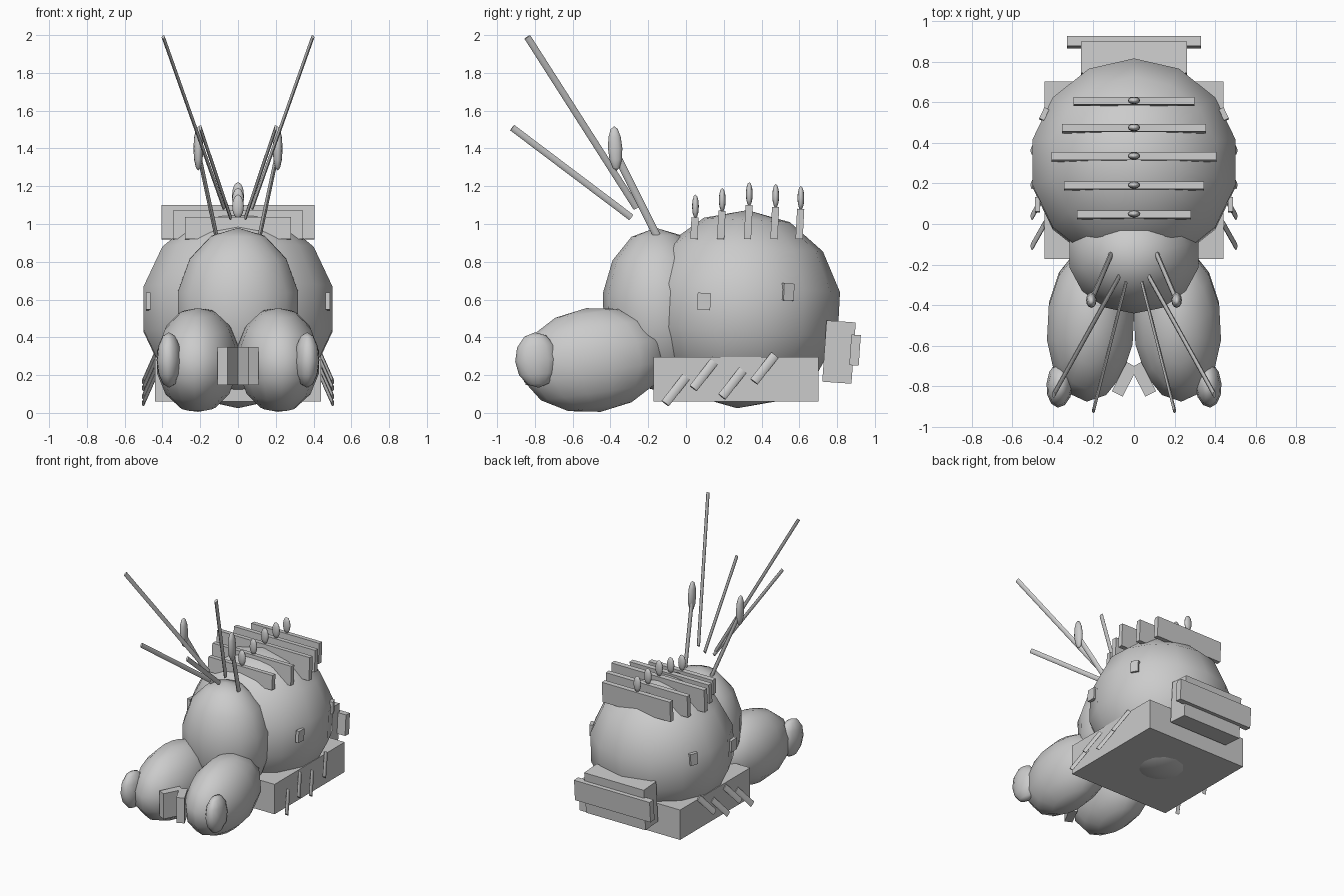
import bpy, bmesh
from math import radians
from mathutils import Vector, Matrix, Euler

cube = bpy.data.objects.get("Cube")
if cube:
    bpy.data.objects.remove(cube, do_unlink=True)

grey = bpy.data.materials.new("light_grey")
grey.use_nodes = True
COLOUR = (0.6, 0.6, 0.6, 1)
grey.diffuse_color = COLOUR
grey.node_tree.nodes["Principled BSDF"].inputs["Base Color"].default_value = COLOUR


def finish(name, bm, smooth=False):
    mesh = bpy.data.meshes.new(name)
    bm.to_mesh(mesh)
    bm.free()
    mesh.materials.append(grey)
    for poly in mesh.polygons:
        poly.use_smooth = smooth
    obj = bpy.data.objects.new(name, mesh)
    bpy.context.scene.collection.objects.link(obj)
    return obj


def place(centre, scale, rot=(0, 0, 0)):
    turn = Euler([radians(a) for a in rot]).to_matrix().to_4x4()
    return Matrix.Translation(centre) @ turn @ Matrix.Diagonal((*scale, 1))


def ball(name, centre, radii, rot=(0, 0, 0), segments=14):
    bm = bmesh.new()
    bmesh.ops.create_uvsphere(bm, u_segments=segments, v_segments=segments // 2, radius=1,
                              matrix=place(centre, radii, rot))
    return finish(name, bm, True)


def box(name, centre, size, rot=(0, 0, 0)):
    bm = bmesh.new()
    bmesh.ops.create_cube(bm, size=1, matrix=place(centre, size, rot))
    return finish(name, bm)


def rod(name, start, end, thin, wide):
    """Flattened rod, thin across x."""
    a, b = Vector(start), Vector(end)
    z = (b - a).normalized()
    y = z.cross(Vector((1, 0, 0))).normalized()
    x = y.cross(z)
    turn = Matrix((x, y, z)).transposed().to_4x4()
    bm = bmesh.new()
    bmesh.ops.create_cone(bm, cap_ends=True, segments=8, radius1=1, radius2=1, depth=1,
                          matrix=Matrix.Translation((a + b) / 2) @ turn
                          @ Matrix.Diagonal((thin, wide, (b - a).length, 1)))
    obj = finish(name, bm, True)
    bpy.ops.object.select_all(action='DESELECT')
    obj.select_set(True)
    bpy.context.view_layer.objects.active = obj
    bpy.ops.object.shade_smooth_by_angle(angle=radians(50))
    return obj


# Main masses
ball("body", (0, 0.298, 0.549), (0.525, 0.525, 0.525), (-3, 0, 0))
ball("head", (0, -0.145, 0.545), (0.335, 0.3, 0.435), (2, 0, 0))
box("base", (0, 0.265, 0.178), (0.88, 0.875, 0.236))

# Tail block and bar
box("tail_block", (0, 0.81, 0.322), (0.52, 0.155, 0.325), (-4, 0, 0))
box("tail_bar", (0, 0.895, 0.332), (0.66, 0.05, 0.162), (-4, 0, 0))

# Back plates, each topped by a bead
plates = [(0.045, 0.28, 1.035), (0.187, 0.345, 1.07), (0.33, 0.405, 1.1),
          (0.47, 0.355, 1.09), (0.603, 0.297, 1.08)]
for i, (y, half, top) in enumerate(plates, 1):
    box(f"back_plate_{i}", (0, y, (top + 0.92) / 2), (half * 2, 0.038, top - 0.92), (-3, 0, 0))
    ball(f"back_bead_{i}", (0, y + 0.005, top + 0.058), (0.031, 0.018, 0.063), segments=12)

# Paired parts
for side, s in (("left", 1), ("right", -1)):
    ball(f"{side}_front_lobe", (s * 0.213, -0.49, 0.28), (0.222, 0.39, 0.277), (8, 0, s * 3))
    ball(f"{side}_lobe_tip", (s * 0.365, -0.79, 0.28), (0.066, 0.115, 0.147), (4, 0, s * 5), 12)
    box(f"{side}_tooth", (s * 0.046, -0.765, 0.248), (0.06, 0.16, 0.2), (0, 0, s * 27))

    rod(f"{side}_bulb_stalk", (s * 0.115, -0.155, 0.94), (s * 0.205, -0.365, 1.36), 0.011, 0.02)
    ball(f"{side}_bulb", (s * 0.21, -0.375, 1.4), (0.026, 0.038, 0.118), (3, 0, 0), 12)
    rod(f"{side}_long_feeler", (s * 0.075, -0.262, 1.085), (s * 0.396, -0.84, 1.99), 0.009, 0.018)
    rod(f"{side}_short_feeler", (s * 0.04, -0.29, 1.035), (s * 0.2, -0.92, 1.51), 0.008, 0.018)

    # Slanted fins along the base
    for i, (y, z) in enumerate([(-0.055, 0.12), (0.093, 0.2), (0.245, 0.155), (0.415, 0.235)], 1):
        rod(f"{side}_fin_{i}", (s * 0.44, y + 0.055, z + 0.07),
            (s * 0.502, y - 0.055, z - 0.07), 0.008, 0.024)

    # Small studs on the body sides
    box(f"{side}_front_stud", (s * 0.475, 0.095, 0.59), (0.026, 0.07, 0.09), (-3, 0, 0))
    box(f"{side}_rear_stud", (s * 0.443, 0.54, 0.64), (0.026, 0.06, 0.09), (-3, 0, s * 25))
